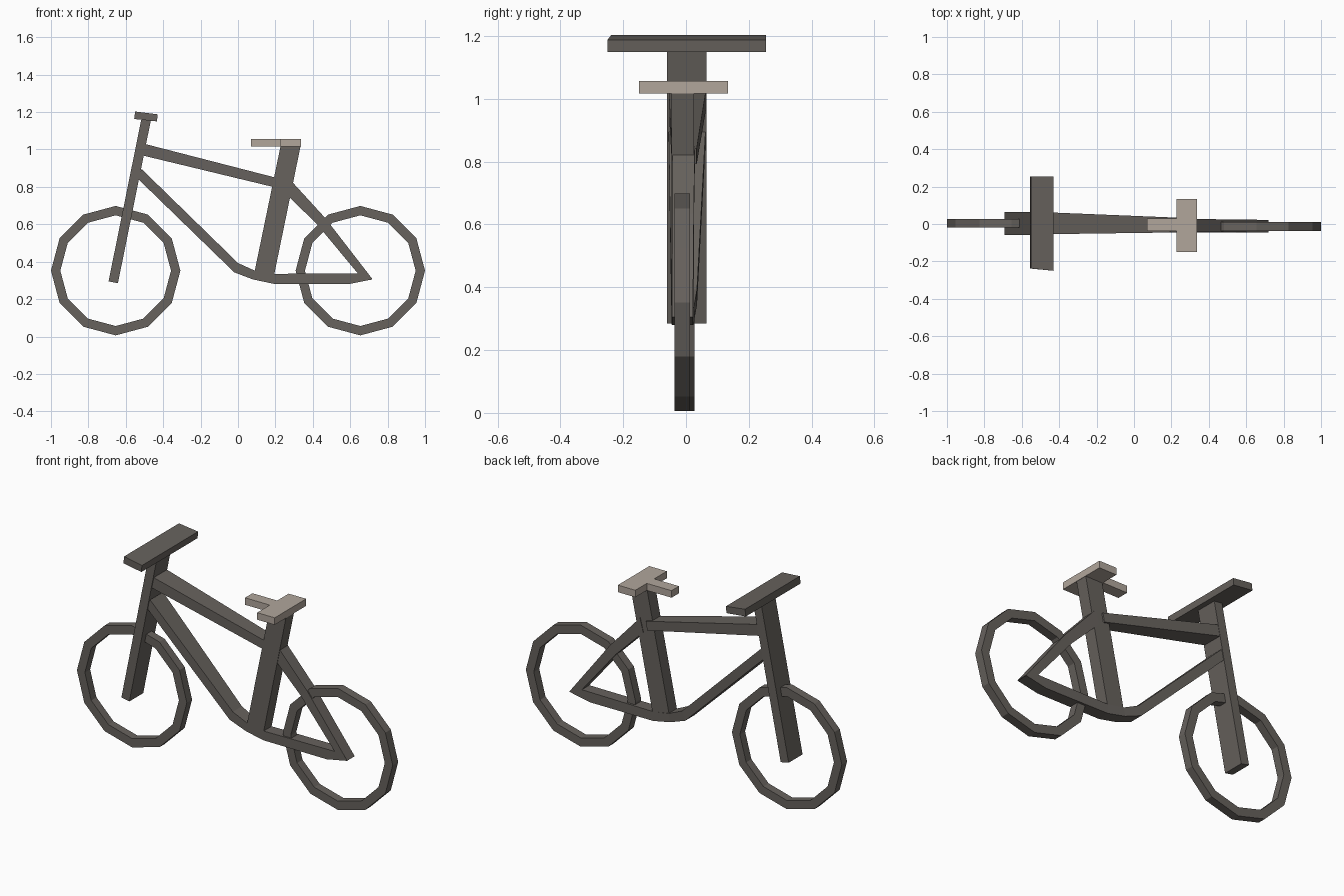
import bpy
import bmesh
from math import cos, sin, pi

cube = bpy.data.objects.get("Cube")
if cube:
    bpy.data.objects.remove(cube)


def material(name, colour):
    m = bpy.data.materials.new(name)
    m.use_nodes = True
    m.diffuse_color = colour
    m.node_tree.nodes["Principled BSDF"].inputs["Base Color"].default_value = colour
    return m


FRAME = material("warm dark grey", (0.135, 0.122, 0.110, 1))
SADDLE = material("pale taupe", (0.44, 0.38, 0.33, 1))


def sweep(name, stations, mat, closed=False):
    """Join four-sided sections, each (upper xz, lower xz, y min, y max)."""
    bm = bmesh.new()
    rings = []
    for (ux, uz), (lx, lz), y0, y1 in stations:
        corners = ((ux, y0, uz), (ux, y1, uz), (lx, y1, lz), (lx, y0, lz))
        rings.append([bm.verts.new(c) for c in corners])
    pairs = list(zip(rings, rings[1:]))
    if closed:
        pairs.append((rings[-1], rings[0]))
    else:
        bm.faces.new(rings[0])
        bm.faces.new(rings[-1])
    for a, b in pairs:
        for i in range(4):
            j = (i + 1) % 4
            bm.faces.new((a[i], a[j], b[j], b[i]))
    bmesh.ops.recalc_face_normals(bm, faces=bm.faces)
    mesh = bpy.data.meshes.new(name)
    bm.to_mesh(mesh)
    bm.free()
    mesh.materials.append(mat)
    obj = bpy.data.objects.new(name, mesh)
    bpy.context.collection.objects.link(obj)
    return obj


# Twelve-sided wheel rims
def wheel(name, cx, y0, y1, cz=0.352, outer=0.346, inner=0.296, sides=12):
    stations = []
    for k in range(sides):
        a = 2 * pi * k / sides
        stations.append(((cx + outer * cos(a), cz + outer * sin(a)),
                         (cx + inner * cos(a), cz + inner * sin(a)), y0, y1))
    sweep(name, stations, FRAME, closed=True)


wheel("front_wheel", -0.654, -0.02, 0.027)
wheel("rear_wheel", 0.654, -0.037, 0.012)

# Solid fork and steering column
sweep("fork", [((-0.515, 1.17), (-0.465, 1.16), -0.06, 0.065),
               ((-0.692, 0.295), (-0.642, 0.285), -0.06, 0.065)], FRAME)

# Flat handlebar, its near end cut slightly askew
bar = sweep("handlebar", [((-0.55, 1.203), (-0.555, 1.163), -0.238, 0.255),
                          ((-0.43, 1.188), (-0.433, 1.15), -0.25, 0.255)], FRAME)

# Frame tubes
sweep("top_tube", [((-0.50, 1.03), (-0.51, 0.968), -0.055, 0.064),
                   ((0.23, 0.842), (0.22, 0.792), -0.045, 0.034)], FRAME)
sweep("seat_tube", [((0.228, 1.02), (0.335, 1.02), -0.046, 0.025),
                    ((0.08, 0.305), (0.185, 0.29), -0.046, 0.025)], FRAME)
sweep("down_tube_and_chain_stay",
      [((-0.515, 0.895), (-0.54, 0.848), -0.055, 0.062),
       ((0.0, 0.393), (-0.02, 0.343), -0.047, 0.035),
       ((0.09, 0.352), (0.08, 0.305), -0.046, 0.028),
       ((0.19, 0.335), (0.19, 0.282), -0.046, 0.025),
       ((0.64, 0.338), (0.59, 0.28), -0.045, 0.022),
       ((0.67, 0.37), (0.718, 0.305), -0.045, 0.022)], FRAME)
sweep("seat_stay", [((0.27, 0.848), (0.25, 0.77), -0.043, 0.028),
                    ((0.465, 0.635), (0.425, 0.597), -0.043, 0.025),
                    ((0.718, 0.308), (0.64, 0.338), -0.045, 0.022)], FRAME)

# T-shaped saddle
sweep("saddle_nose", [((0.07, 1.057), (0.07, 1.017), -0.037, 0.03),
                      ((0.226, 1.057), (0.226, 1.017), -0.037, 0.03)], SADDLE)
sweep("saddle_back", [((0.226, 1.057), (0.226, 1.017), -0.15, 0.133),
                      ((0.336, 1.057), (0.336, 1.017), -0.15, 0.133)], SADDLE)
